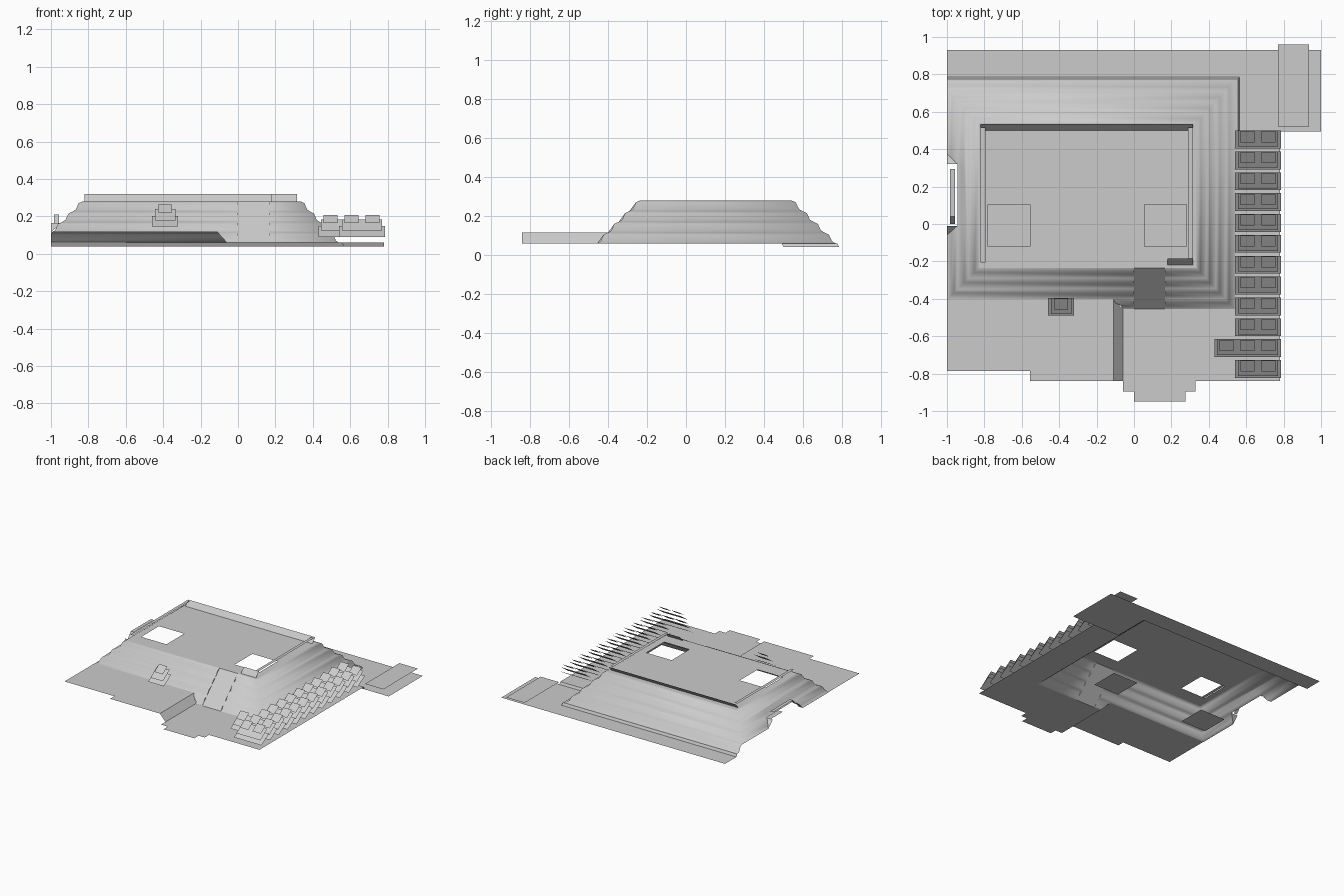
import bpy, bmesh
from mathutils import Vector

if "Cube" in bpy.data.objects:
    bpy.data.objects.remove(bpy.data.objects["Cube"])

stone = bpy.data.materials.new("plain_grey")
stone.diffuse_color = (0.6, 0.6, 0.6, 1)
stone.use_nodes = True
stone.node_tree.nodes["Principled BSDF"].inputs["Base Color"].default_value = stone.diffuse_color


def finish(name, bm, smooth=False):
    """Turn a bmesh into an object, every face looking upwards."""
    bm.normal_update()
    for f in bm.faces:
        if f.normal.z < -1e-5:
            f.normal_flip()
    me = bpy.data.meshes.new(name)
    bm.to_mesh(me)
    bm.free()
    me.materials.append(stone)
    ob = bpy.data.objects.new(name, me)
    bpy.context.collection.objects.link(ob)
    if smooth:
        bpy.context.view_layer.objects.active = ob
        ob.select_set(True)
        bpy.ops.object.shade_smooth_by_angle(angle=0.9)
        ob.select_set(False)
    return ob


def add_face(bm, pts):
    return bm.faces.new([bm.verts.new(p) for p in pts])


def sheet(name, *polys):
    bm = bmesh.new()
    for p in polys:
        add_face(bm, p)
    return finish(name, bm)


def flat(outline, z):
    return [(x, y, z) for x, y in outline]


def rect(x0, x1, y0, y1, z0, z1=None):
    """Rectangle rising from z0 at the front to z1 at the back."""
    z1 = z0 if z1 is None else z1
    return [(x0, y0, z0), (x1, y0, z0), (x1, y1, z1), (x0, y1, z1)]


def cut(bm, co, no, test=lambda c: True):
    faces = [f for f in bm.faces if test(f.calc_center_median())]
    geom = set(faces)
    for f in faces:
        geom.update(f.edges)
        geom.update(f.verts)
    bmesh.ops.bisect_plane(bm, geom=list(geom), dist=1e-5, plane_co=co, plane_no=no)


def remove(bm, test):
    gone = [f for f in bm.faces if test(f.calc_center_median())]
    bmesh.ops.delete(bm, geom=gone, context='FACES')


# Terraced slopes: four rounded steps around a rectangle
TOP, LOW, STEP = 0.28, 0.06, 0.055
profile = [(0, TOP)]
for k in range(4):
    z = TOP - k * STEP
    profile += [(k + 0.4, z - 0.01), (k + 0.68, z - 0.044), (k + 1, z - STEP)]


def bounds(t):
    return -0.83 - 0.055 * t, 0.335 + 0.051 * t, -0.235 - 0.055 * t, 0.54 + 0.0565 * t


bm = bmesh.new()
rings = []
for t, z in profile:
    x0, x1, y0, y1 = bounds(t)
    rings.append([bm.verts.new(p) for p in
                  ((x0, y0, z), (x1, y0, z), (x1, y1, z), (x0, y1, z))])
for a, b in zip(rings, rings[1:]):
    for i in range(4):
        j = (i + 1) % 4
        bm.faces.new((a[i], b[i], b[j], a[j]))

cut(bm, (-1, 0, 0), (1, 0, 0))
remove(bm, lambda c: c.x < -1)


def front(c):
    return c.y < -0.235 and -0.6 < c.x < 0.4


# slot for the stairs and the part covered by the raised terrace
for x in (0.0, 0.165):
    cut(bm, (x, 0, 0), (1, 0, 0), front)
remove(bm, lambda c: front(c) and 0.0 < c.x < 0.165)
cut(bm, (-0.11, 0, 0.115), (0.055, 0, 0.05), lambda c: c.y < -0.39 and c.z < 0.115)
remove(bm, lambda c: c.y < -0.39 and c.z < 0.1149 and
       (c.x + 0.11) * 0.055 + (c.z - 0.115) * 0.05 < 0)


# side opening on the left slope
def left(c):
    return c.x < -0.86 and c.z < 0.2 and -0.3 < c.y < 0.6


cut(bm, (-0.945, 0, 0), (1, 0, 0), left)
cut(bm, (-0.945, -0.01, 0), (0.05, -0.055, 0), left)
cut(bm, (-0.945, 0.32, 0), (0.055, 0.055, 0), left)
remove(bm, lambda c: c.x < -0.945 and
       -0.01 - (-0.945 - c.x) * 0.91 < c.y < 0.32 + (-0.945 - c.x))
finish("terraced_slopes", bm, True)

sheet("side_opening_slopes",
      [(-1, -0.06, 0.115), (-0.945, -0.01, 0.165), (-1, -0.01, 0.165)],
      [(-1, 0.375, 0.115), (-1, 0.32, 0.165), (-0.945, 0.32, 0.165)])
sheet("side_opening_rail", rect(-0.985, -0.957, 0.04, 0.295, 0.21),
      rect(-0.985, -0.957, 0.0, 0.04, 0.165, 0.21))

# Plateau with two square pits
pits = ((-0.78, -0.555), (0.055, 0.28))
bm = bmesh.new()
x0, x1, y0, y1 = bounds(0)
add_face(bm, rect(x0, x1, y0, y1, TOP))
for y in (-0.12, 0.105):
    cut(bm, (0, y, 0), (0, 1, 0))
for pit in pits:
    for x in pit:
        cut(bm, (x, 0, 0), (1, 0, 0), lambda c: -0.12 < c.y < 0.105)
remove(bm, lambda c: -0.12 < c.y < 0.105 and any(a < c.x < b for a, b in pits))
finish("plateau", bm)
sheet("pit_floors", *[rect(a, b, -0.12, 0.105, 0.0) for a, b in pits])

# Parapet around the plateau
sheet("parapet_slopes", rect(-0.82, 0.315, 0.5, 0.535, TOP, 0.32),
      rect(0.18, 0.315, -0.22, -0.185, TOP, 0.32))
sheet("parapet_caps", rect(-0.82, -0.795, -0.205, 0.515, 0.32),
      rect(0.29, 0.315, -0.185, 0.515, 0.32))

# Stairs, with cheeks closing the cut steps
sheet("stairs", rect(0.0, 0.165, -0.455, -0.235, LOW, TOP))
sheet("stair_cheeks", *[[(x, bounds(t)[2], z) for t, z in profile[k * 3:k * 3 + 4]]
                        for x in (0.0, 0.165) for k in range(4)])

# Ground levels
sheet("lower_ground", flat([
    (-0.06, -0.455), (-0.06, -0.895), (0, -0.895), (0, -0.95), (0.275, -0.95),
    (0.275, -0.895), (0.33, -0.895), (0.33, -0.84), (0.78, -0.84), (0.78, 0.49),
    (0.555, 0.49), (0.555, 0.775), (-1, 0.775), (-1, 0.766), (0.539, 0.766),
    (0.539, -0.455)], LOW))
sheet("raised_ground", flat([
    (-1, -0.4), (-1, -0.785), (-0.555, -0.785), (-0.555, -0.84), (-0.11, -0.84),
    (-0.11, -0.4)], 0.115))
sheet("raised_ground_bank", [(-0.11, -0.84, 0.115), (-0.06, -0.84, LOW),
                             (-0.06, -0.455, LOW), (-0.11, -0.4, 0.115)])
sheet("back_ground", flat([
    (-1, 0.785), (0.565, 0.785), (0.565, 0.495), (1, 0.495), (1, 0.93), (-1, 0.93)], 0.04))
upper = flat([(-1, 0.775), (0.555, 0.775), (0.555, 0.49), (0.78, 0.49)], LOW)
lower = flat([(-1, 0.785), (0.565, 0.785), (0.565, 0.5), (0.78, 0.5)], 0.04)
sheet("back_kerb", *[[upper[i], lower[i], lower[i + 1], upper[i + 1]] for i in range(3)])
sheet("back_platform", rect(0.77, 0.935, 0.52, 0.96, 0.07))


# Leaning stacked blocks: wide base, middle, and small top pieces
def stack(name, x0, x1, y, z, tops):
    sheet(name, rect(x0, x1, y, y + 0.095, z, z + 0.058),
          rect(x0 + 0.015, x1 - 0.015, y + 0.01, y + 0.095, z + 0.033, z + 0.093),
          *[rect(a, a + 0.075, y + 0.033, y + 0.092, z + 0.075, z + 0.117) for a in tops])


for k in range(12):
    y = 0.404 - k * 0.1115
    if k == 10:
        stack("long_block_row", 0.43, 0.785, y, 0.09, (0.458, 0.57, 0.682))
    else:
        stack("block_row", 0.54, 0.785, y, 0.09, (0.57, 0.682))
stack("single_block", -0.46, -0.32, -0.49, 0.145, (-0.427,))
